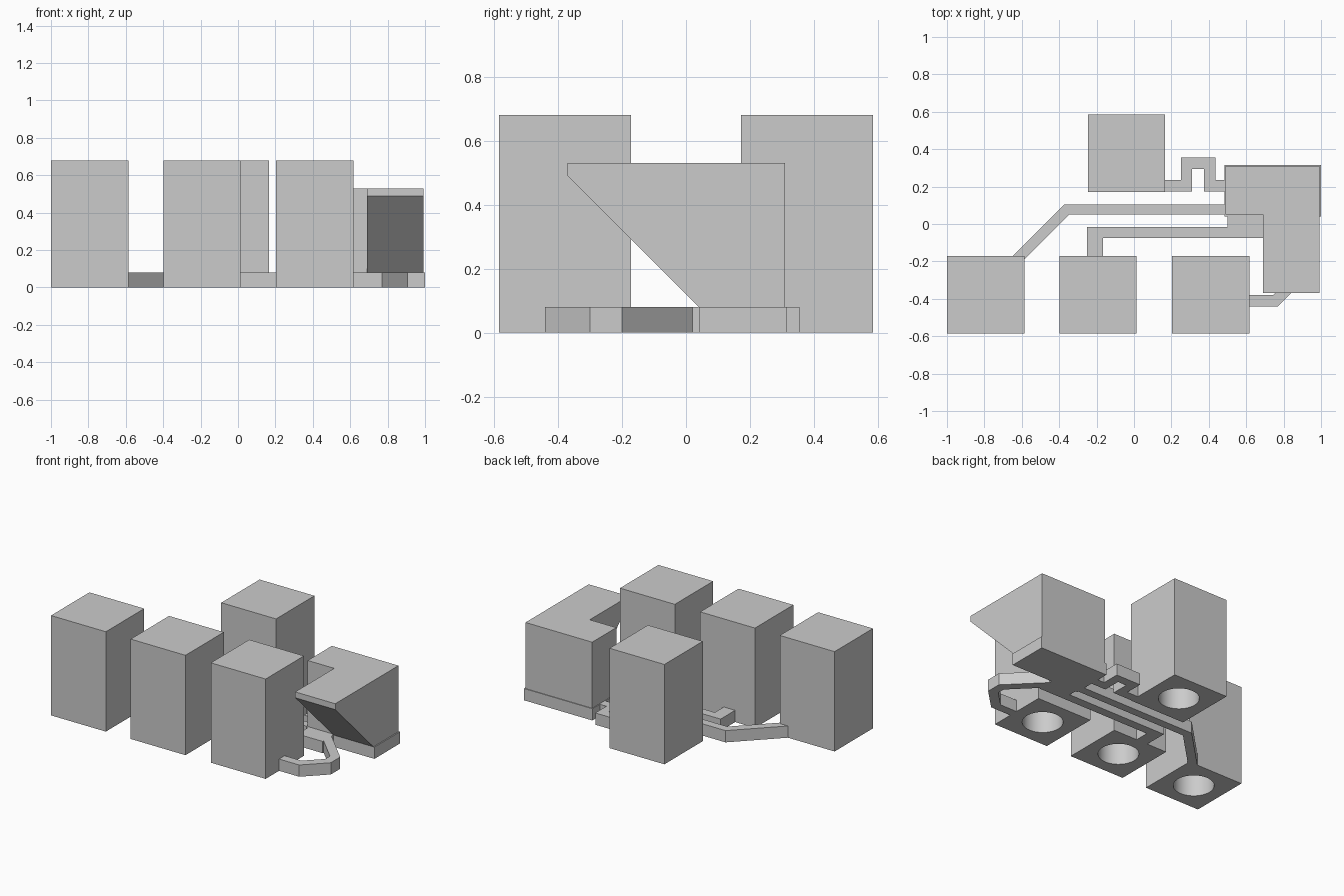
import bpy, bmesh, math
from mathutils import Vector

if "Cube" in bpy.data.objects:
    bpy.data.objects.remove(bpy.data.objects["Cube"], do_unlink=True)

# One plain grey for the whole model
grey = bpy.data.materials.new("light_grey")
grey.use_nodes = True
colour = (0.6, 0.6, 0.6, 1)
grey.diffuse_color = colour
grey.node_tree.nodes["Principled BSDF"].inputs["Base Color"].default_value = colour

PIPE_TOP = 0.08
TOWER_TOP = 0.68
TOWER = 0.413


def prism(name, base, direction):
    """Extrude a closed outline of 3D points along a direction."""
    bm = bmesh.new()
    face = bm.faces.new([bm.verts.new(p) for p in base])
    out = bmesh.ops.extrude_face_region(bm, geom=[face])
    moved = [g for g in out["geom"] if isinstance(g, bmesh.types.BMVert)]
    bmesh.ops.translate(bm, verts=moved, vec=Vector(direction))
    bmesh.ops.recalc_face_normals(bm, faces=bm.faces)
    mesh = bpy.data.meshes.new(name)
    bm.to_mesh(mesh)
    bm.free()
    mesh.materials.append(grey)
    ob = bpy.data.objects.new(name, mesh)
    bpy.context.collection.objects.link(ob)
    return ob


def box(name, x0, x1, y0, y1, z0, z1):
    outline = [(x0, y0, z0), (x1, y0, z0), (x1, y1, z0), (x0, y1, z0)]
    return prism(name, outline, (0, 0, z1 - z0))


def channel(name, path, width=0.06):
    """Flat square channel with mitred corners along a ground path."""
    pts = [Vector(p) for p in path]
    dirs = [(b - a).normalized() for a, b in zip(pts, pts[1:])]
    left, right = [], []
    for i, p in enumerate(pts):
        a, b = dirs[max(i - 1, 0)], dirs[min(i, len(dirs) - 1)]
        na, nb = Vector((-a.y, a.x)), Vector((-b.y, b.x))
        m = (na + nb).normalized()
        m *= width / 2 / m.dot(na)
        left.append((*(p + m), 0))
        right.append((*(p - m), 0))
    return prism(name, left + right[::-1], (0, 0, PIPE_TOP))


# Towers, each with a round socket in the underside
def tower(name, cx, cy):
    h = TOWER / 2
    ob = box(name, cx - h, cx + h, cy - h, cy + h, 0, TOWER_TOP)
    bpy.ops.mesh.primitive_cylinder_add(vertices=48, radius=0.125, depth=1.0,
                                        location=(cx, cy, 0))
    cutter = bpy.context.object
    cutter.name = "socket_cutter"
    cutter.hide_render = True
    cutter.data.materials.append(grey)
    mod = ob.modifiers.new("socket", "BOOLEAN")
    mod.operation = "DIFFERENCE"
    mod.solver = "EXACT"
    mod.object = cutter
    bpy.ops.object.select_all(action="DESELECT")
    ob.select_set(True)
    bpy.context.view_layer.objects.active = ob
    bpy.ops.object.modifier_apply(modifier=mod.name)
    bpy.data.objects.remove(cutter, do_unlink=True)
    bpy.ops.object.shade_smooth_by_angle(angle=math.radians(30))


for label, cx in (("right", -0.793), ("middle", -0.193), ("left", 0.411)):
    tower("front_tower_" + label, cx, -0.378)
tower("back_tower", -0.04, 0.378)

# Hub: base plate, rear block and sloped overhang
box("hub_base", 0.485, 1.0, 0.04, 0.315, 0, PIPE_TOP)
box("hub_side_block", 0.49, 0.69, 0.05, 0.31, PIPE_TOP, 0.53)
profile = [(0.31, 0.08), (0.04, 0.08), (-0.37, 0.49), (-0.37, 0.53), (0.31, 0.53)]
prism("hub_overhang", [(0.69, y, z) for y, z in profile], (0.302, 0, 0))
box("hub_step", 0.5, 0.69, -0.075, 0.05, 0, PIPE_TOP)

# Ground channels joining the towers to the hub
channel("long_channel", [(-0.65, -0.2125), (-0.36, 0.0775), (0.49, 0.0775)], 0.056)
box("middle_channel", -0.25, 0.5, -0.075, -0.015, 0, PIPE_TOP)
box("middle_channel_stub", -0.25, -0.165, -0.18, -0.075, 0, PIPE_TOP)
channel("back_channel", [(0.16, 0.205), (0.28, 0.205), (0.28, 0.325),
                         (0.405, 0.325), (0.405, 0.205), (0.49, 0.205)])
channel("front_loop_channel", [(0.61, -0.41), (0.757, -0.41), (0.88, -0.288),
                               (0.88, -0.212), (0.66, 0.008), (0.66, 0.045)])
